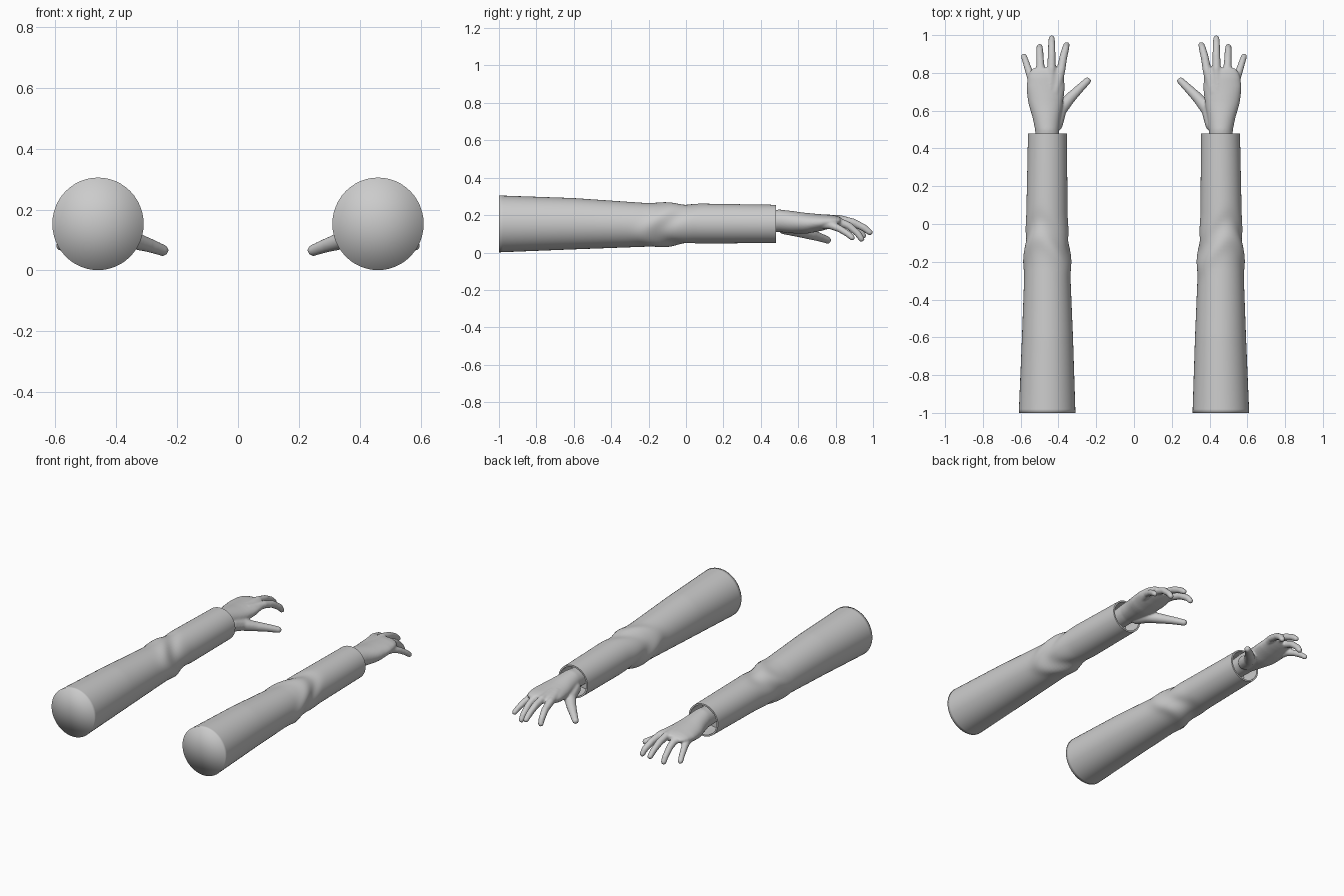
import bpy, bmesh
from math import sin, cos, pi, exp
from mathutils import Vector, Matrix

cube = bpy.data.objects.get("Cube")
if cube:
    bpy.data.objects.remove(cube, do_unlink=True)

grey = bpy.data.materials.new("plain_grey")
grey.use_nodes = True
grey.diffuse_color = (0.6, 0.6, 0.6, 1)
bsdf = grey.node_tree.nodes["Principled BSDF"]
bsdf.inputs["Base Color"].default_value = (0.6, 0.6, 0.6, 1)
bsdf.inputs["Roughness"].default_value = 0.7

# Stations: y, centre x, half width, centre z, half height
SLEEVE = [(-1, .46, .15, .153, .152), (-.6, .458, .135, .154, .137),
          (-.22, .459, .12, .148, .117), (-.1, .46, .119, .149, .112),
          (.05, .461, .109, .155, .107), (.48, .458, .103, .153, .102)]
PALM = [(.4, .458, .058, .165, .056), (.5, .46, .064, .17, .06),
        (.56, .463, .073, .163, .06), (.64, .468, .092, .156, .056),
        (.72, .468, .102, .16, .045), (.79, .466, .095, .167, .033),
        (.825, .462, .075, .17, .02)]
# Digits: x, y, z, radius along each path
DIGITS = [
    [(.42, .53, .14, .045), (.395, .6, .12, .038), (.34, .665, .098, .03),
     (.29, .715, .082, .024), (.247, .757, .066, .02)],
    [(.42, .7, .168, .035), (.387, .81, .168, .024), (.375, .88, .148, .022),
     (.362, .93, .115, .02), (.357, .948, .09, .017)],
    [(.445, .7, .172, .035), (.437, .82, .178, .024), (.436, .89, .162, .022),
     (.436, .95, .133, .02), (.436, .983, .108, .017)],
    [(.485, .7, .165, .035), (.494, .81, .167, .024), (.497, .87, .143, .021),
     (.499, .92, .1, .019), (.5, .938, .073, .017)],
    [(.515, .68, .157, .035), (.543, .77, .148, .023), (.56, .82, .128, .02),
     (.575, .865, .1, .018), (.583, .888, .08, .016)],
]


def sample(stations, y):
    """Blend the stations at a given y."""
    y = min(max(y, stations[0][0]), stations[-1][0])
    for a, b in zip(stations, stations[1:]):
        if y <= b[0]:
            t = (y - a[0]) / (b[0] - a[0])
            return [p + (q - p) * t for p, q in zip(a, b)]


def fold(y, a):
    """Slanting cloth folds around the elbow."""
    middle = -.15 - .07 * cos(2 * a + .9)
    ridge = exp(-((y - middle) / .05) ** 2)
    groove = exp(-((y - middle - .1) / .05) ** 2)
    return .008 * ridge - .007 * groove


def ring(bm, stations, y, count, inset=0, folds=False):
    _, cx, rx, cz, rz = sample(stations, y)
    verts = []
    for i in range(count):
        a = 2 * pi * i / count
        d = (fold(y, a) if folds else 0) - inset
        verts.append(bm.verts.new((cx + (rx + d) * cos(a), y, cz + (rz + d) * sin(a))))
    return verts


def bridge(bm, a, b):
    n = len(a)
    for i in range(n):
        bm.faces.new((a[i], a[(i + 1) % n], b[(i + 1) % n], b[i]))


def fan(bm, loop):
    mid = sum((v.co for v in loop), Vector()) / len(loop)
    centre = bm.verts.new(mid)
    for i, v in enumerate(loop):
        bm.faces.new((v, loop[(i + 1) % len(loop)], centre))


def finish(bm, name, side):
    bmesh.ops.scale(bm, vec=(side, 1, 1), verts=bm.verts)
    bmesh.ops.recalc_face_normals(bm, faces=bm.faces)
    for f in bm.faces:
        f.smooth = True
    mesh = bpy.data.meshes.new(name)
    bm.to_mesh(mesh)
    bm.free()
    mesh.materials.append(grey)
    obj = bpy.data.objects.new(name, mesh)
    bpy.context.collection.objects.link(obj)
    return obj


def make_sleeve(name, side):
    bm = bmesh.new()
    rows = 74
    loops = [ring(bm, SLEEVE, -1 + 1.48 * i / rows, 48, folds=True) for i in range(rows + 1)]
    # Rim and inner lining of the cuff
    loops += [ring(bm, SLEEVE, .48, 48, .01), ring(bm, SLEEVE, .36, 48, .012)]
    for a, b in zip(loops, loops[1:]):
        bridge(bm, a, b)
    fan(bm, loops[0])
    fan(bm, loops[-1])
    for loop in loops[rows:]:
        for i, v in enumerate(loop):
            bm.edges.get((v, loop[(i + 1) % len(loop)])).smooth = False
    finish(bm, name, side)


def make_hand(name, side):
    bm = bmesh.new()
    # Wrist and palm
    loops = [ring(bm, PALM, .4 + .425 * i / 17, 32) for i in range(18)]
    for a, b in zip(loops, loops[1:]):
        bridge(bm, a, b)
    fan(bm, loops[0])
    fan(bm, loops[-1])
    # Fingers and thumb as chains of overlapping balls
    for path in DIGITS:
        for a, b in zip(path, path[1:]):
            for k in range(9):
                x, y, z, r = [p + (q - p) * k / 8 for p, q in zip(a, b)]
                bmesh.ops.create_icosphere(bm, subdivisions=2, radius=r,
                                           matrix=Matrix.Translation((x, y, z)))
    obj = finish(bm, name, side)
    # Fuse everything into one soft skin
    fuse = obj.modifiers.new("fuse", "REMESH")
    fuse.mode = "VOXEL"
    fuse.voxel_size = .006
    fuse.use_smooth_shade = True
    soften = obj.modifiers.new("soften", "SMOOTH")
    soften.factor = .5
    soften.iterations = 6


for label, side in (("left", 1), ("right", -1)):
    make_sleeve(label + "_sleeve", side)
    make_hand(label + "_hand", side)
